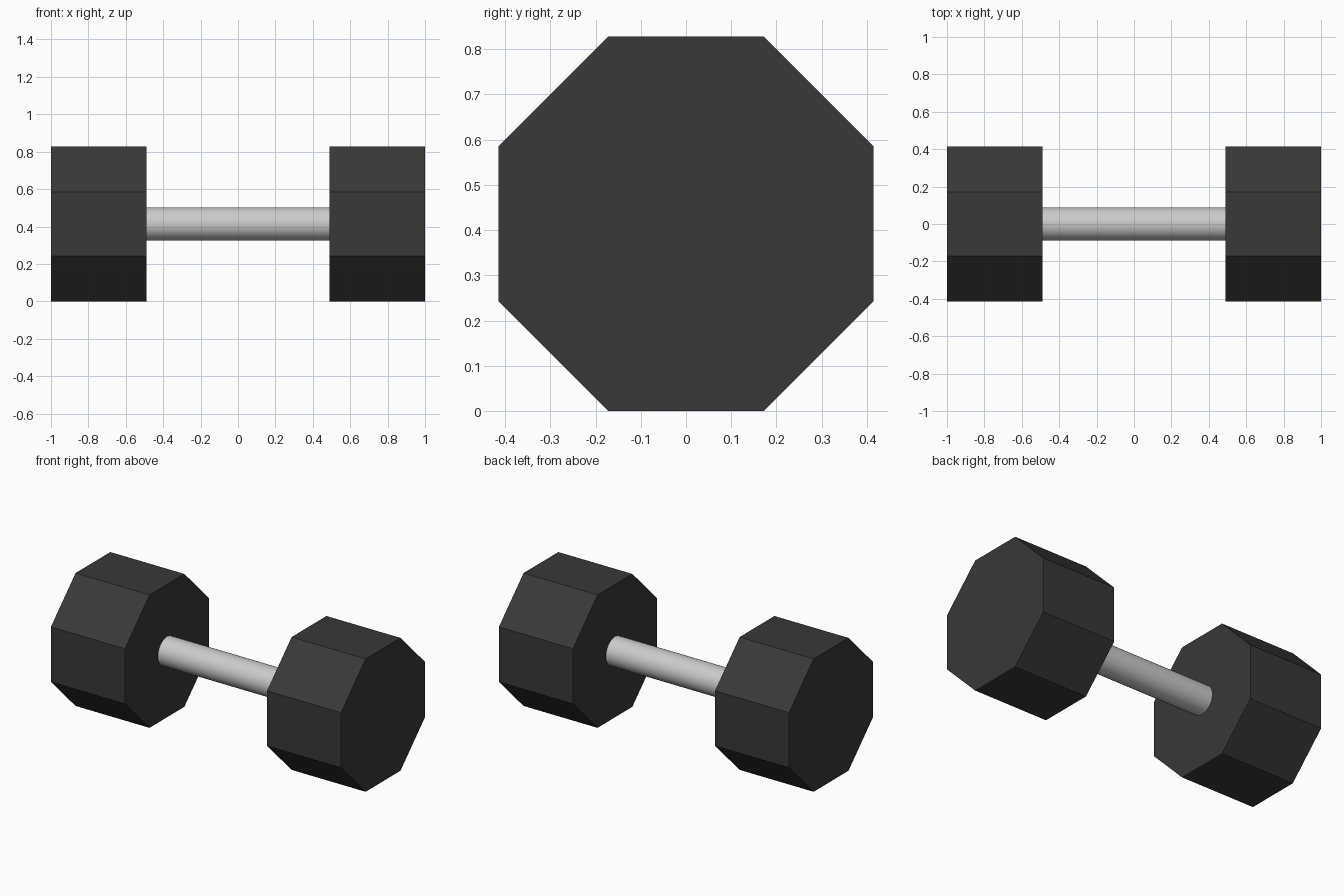
import bpy, math
from mathutils import Matrix

if "Cube" in bpy.data.objects:
    bpy.data.objects.remove(bpy.data.objects["Cube"])

APOTHEM = 0.414   # half the octagon's flat-to-flat width, also axis height


def rod(name, sides, radius, x0, x1, turn=0.0):
    """Prism along x between x0 and x1, resting at the axle height."""
    bpy.ops.mesh.primitive_cylinder_add(vertices=sides, radius=radius, depth=x1 - x0)
    ob = bpy.context.object
    ob.name = name
    ob.data.transform(Matrix.Rotation(math.pi / 2, 4, 'Y') @ Matrix.Rotation(turn, 4, 'Z'))
    ob.location = ((x0 + x1) / 2, 0, APOTHEM)
    return ob


# Dark rubber for the weights
rubber = bpy.data.materials.new("dark_rubber")
rubber.diffuse_color = (0.04, 0.04, 0.04, 1)
rubber.use_nodes = True
rubber.node_tree.nodes["Principled BSDF"].inputs["Base Color"].default_value = rubber.diffuse_color

# Octagonal weights, flat side down
for name, x0, x1 in (("left_weight", -1.0, -0.49), ("right_weight", 0.49, 1.0)):
    weight = rod(name, 8, APOTHEM / math.cos(math.pi / 8), x0, x1, math.pi / 8)
    weight.data.materials.append(rubber)

# Round handle, sunk slightly into both weights
handle = rod("handle", 32, 0.089, -0.5, 0.5)
bpy.ops.object.shade_smooth_by_angle()
